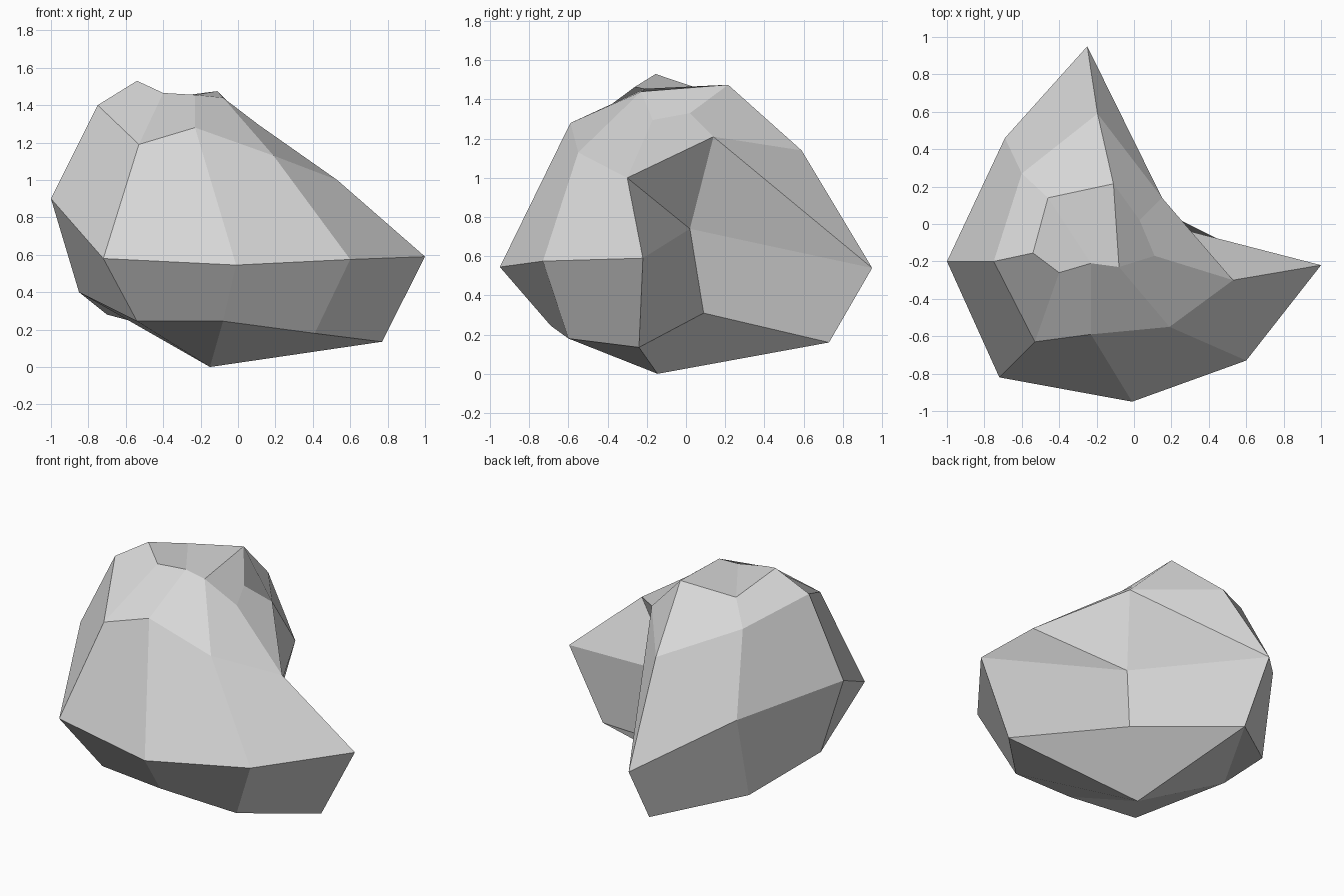
import bpy
import bmesh

# Remove only the default object
default = bpy.data.objects.get("Cube")
if default:
    bpy.data.objects.remove(default, do_unlink=True)

# One plain stone colour
stone = bpy.data.materials.new("stone_grey")
stone.use_nodes = True
stone_colour = (0.68, 0.68, 0.68, 1.0)
stone.diffuse_color = stone_colour
stone.node_tree.nodes["Principled BSDF"].inputs["Base Color"].default_value = stone_colour

# Cross-section rings of the boulder, counterclockwise from the front right corner
base_ring = [(-.54, -.63, .245), (-.08, -.69, .245), (.41, -.6, .18), (.77, -.24, .135),
             (.11, .09, .31), (-.245, .73, .16), (-.7, .35, .28), (-.85, -.18, .4)]
widest_ring = [(-.72, -.82, .58), (-.01, -.95, .545), (.6, -.73, .575), (1, -.22, .59),
               (.07, .02, .74), (-.25, .95, .54), (-.69, .46, .81), (-1, -.2, .9)]
shoulder_ring = [(-.53, -.63, 1.19), (-.23, -.59, 1.28), (.19, -.55, 1.13), (.53, -.3, 1),
                 (.15, .14, 1.21), (-.195, .59, 1.14), (-.6, .27, 1.31), (-.75, -.2, 1.4)]
crown_ring = [(-.4, -.26, 1.465), (-.23, -.21, 1.455), (-.08, -.23, 1.44), (.11, -.17, 1.295),
              (.03, .02, 1.33), (-.11, .215, 1.475), (-.46, .14, 1.43), (-.54, -.155, 1.53)]
foot_point = (-.15, -.145, 0)


def add_ring(bm, points):
    return [bm.verts.new(point) for point in points]


def bridge(bm, lower, upper):
    """Join two rings with a band of quads."""
    count = len(lower)
    for i in range(count):
        following = (i + 1) % count
        bm.faces.new((lower[i], lower[following], upper[following], upper[i]))


def fold(first, second):
    """Crease the face shared by two corners along its diagonal."""
    shared = set(first.link_faces) & set(second.link_faces)
    bmesh.utils.face_split(shared.pop(), first, second)


bm = bmesh.new()
rings = [add_ring(bm, points) for points in
         (base_ring, widest_ring, shoulder_ring, crown_ring)]
base, widest, shoulder, crown = rings

# Faceted sides
for lower, upper in zip(rings, rings[1:]):
    bridge(bm, lower, upper)

# Underside: four quads meeting at the foot point
foot = bm.verts.new(foot_point)
for i in range(1, len(base), 2):
    following = (i + 1) % len(base)
    after = (i + 2) % len(base)
    bm.faces.new((foot, base[after], base[following], base[i]))

# Crown: three quads side by side
front, front_mid, front_left, left, left_back, back, back_right, peak = crown
bm.faces.new((front, front_mid, back_right, peak))
bm.faces.new((front_mid, front_left, back, back_right))
bm.faces.new((front_left, left, left_back, back))

# Creases in the hollow on the back left, and under the back right
fold(widest[4], shoulder[3])
fold(widest[5], shoulder[4])
fold(base[5], base[7])

bmesh.ops.recalc_face_normals(bm, faces=bm.faces[:])
mesh = bpy.data.meshes.new("boulder")
bm.to_mesh(mesh)
bm.free()

# Flat-shaded boulder
mesh.materials.append(stone)
boulder = bpy.data.objects.new("boulder", mesh)
bpy.context.scene.collection.objects.link(boulder)
